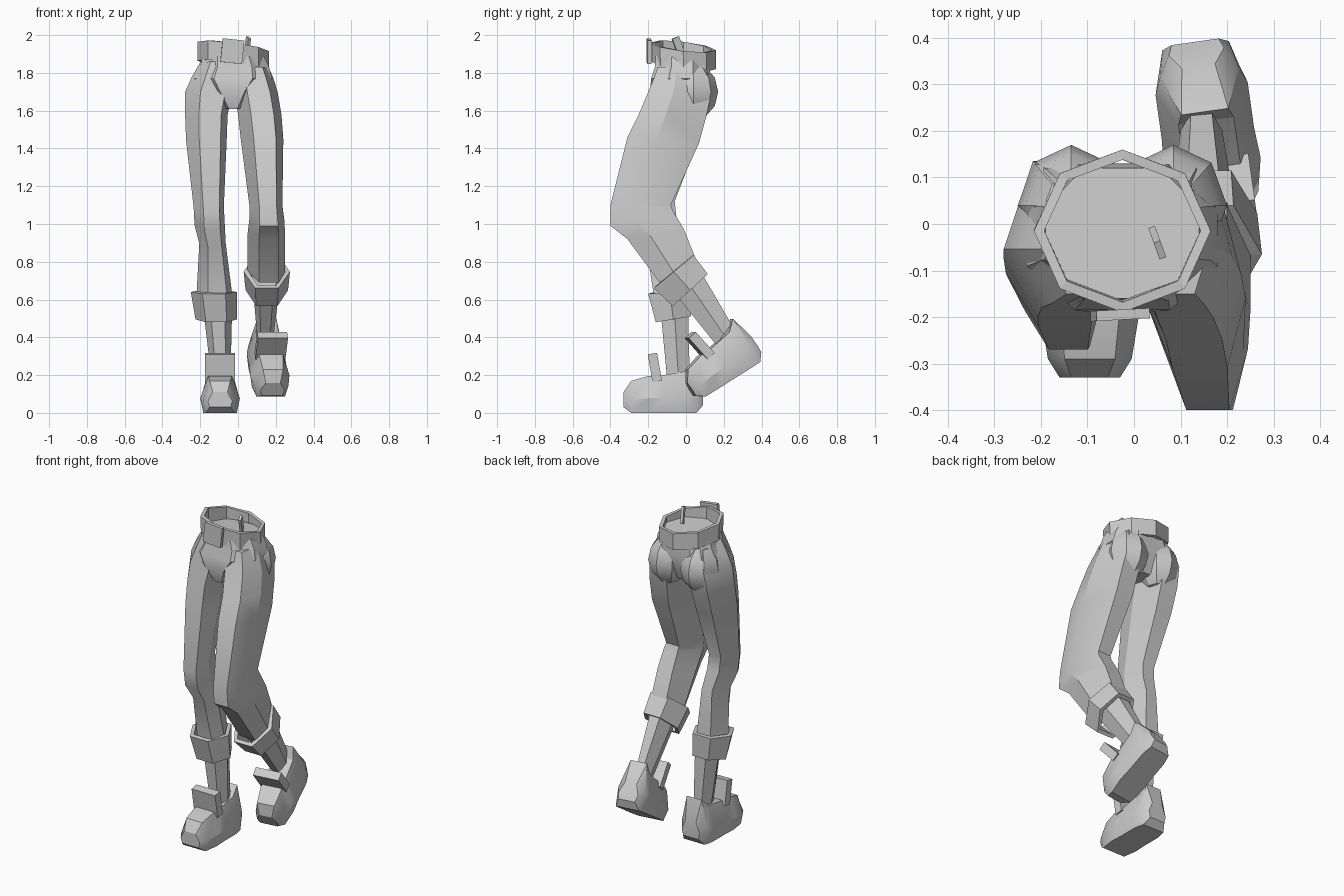
import bpy
import bmesh
import math
from mathutils import Matrix, Vector

default_cube = bpy.data.objects.get("Cube")
if default_cube:
    bpy.data.objects.remove(default_cube, do_unlink=True)

grey = bpy.data.materials.new("plain grey")
grey.use_nodes = True
grey.diffuse_color = (.6, .6, .6, 1)
grey.node_tree.nodes["Principled BSDF"].inputs["Base Color"].default_value = (.6, .6, .6, 1)

# Cross-sections: (sideways, front-to-back) in a unit square
HEXAGON = [(-.5, -1), (.5, -1), (1, 0), (.5, 1), (-.5, 1), (-1, 0)]
LEFT_LEG = [(-.4, -1), (.65, -1), (1, -.2), (.5, 1), (-.5, 1), (-1, -.1)]
RIGHT_LEG = [(-.35, -1), (.7, -1), (1, -.1), (.5, 1), (-.5, 1), (-1, -.2)]
OCTAGON = [(math.cos(k * math.pi / 4), math.sin(k * math.pi / 4)) for k in range(8)]
HIPS = [(-.5, -1), (.5, -1), (1, -.4), (1, .4), (.5, 1), (-.5, 1), (-1, .4), (-1, -.4)]
SHOE = [(-.85, -1), (.85, -1), (1, -.2), (.6, 1), (-.6, 1), (-1, -.2)]


def finish(name, bm, smooth=True):
    """Turn a bmesh into a coloured object, smooth with sharp edges or flat."""
    bmesh.ops.recalc_face_normals(bm, faces=bm.faces)
    mesh = bpy.data.meshes.new(name)
    bm.to_mesh(mesh)
    bm.free()
    mesh.materials.append(grey)
    obj = bpy.data.objects.new(name, mesh)
    bpy.context.collection.objects.link(obj)
    if smooth:
        bpy.ops.object.select_all(action="DESELECT")
        obj.select_set(True)
        bpy.context.view_layer.objects.active = obj
        bpy.ops.object.shade_smooth_by_angle(angle=math.radians(30))
    return obj


def loft(name, rings, section=HEXAGON, wall=None, matrix=None):
    """Skin rings given as front y, front z, back y, back z, low x, high x.

    With a wall thickness the result is an open, flat-shaded band."""
    bm = bmesh.new()
    loops = []
    for front_y, front_z, back_y, back_z, low_x, high_x in rings:
        front = Vector((0, front_y, front_z))
        back = Vector((0, back_y, back_z))
        centre = (front + back) / 2 + Vector(((low_x + high_x) / 2, 0, 0))
        half_depth = (back - front) / 2
        half_width = Vector(((high_x - low_x) / 2, 0, 0))
        loops.append([bm.verts.new(centre + half_width * u + half_depth * v)
                      for u, v in section])
    count = len(section)
    for lower, upper in zip(loops, loops[1:]):
        for i in range(count):
            j = (i + 1) % count
            bm.faces.new((lower[i], lower[j], upper[j], upper[i]))
    if not wall:
        bm.faces.new(loops[0])
        bm.faces.new(loops[-1])
    if matrix:
        bm.transform(matrix)
    obj = finish(name, bm, smooth=not wall)
    if wall:
        solid = obj.modifiers.new("wall", "SOLIDIFY")
        solid.thickness = wall
        solid.offset = -1
    return obj


def plate(name, size, location, rotation=(0, 0, 0), matrix=None):
    """Box with the given size, turned and placed."""
    bm = bmesh.new()
    bmesh.ops.create_cube(bm, size=1)
    turn = Matrix.Identity(3)
    for angle, axis in zip(rotation, "XYZ"):
        turn = Matrix.Rotation(math.radians(angle), 3, axis) @ turn
    place = Matrix.Translation(location) @ turn.to_4x4() @ Matrix.Diagonal((*size, 1))
    bm.transform(matrix @ place if matrix else place)
    return finish(name, bm)


# Pelvis, narrowing to the crotch
loft("pelvis", [
    (-.16, 1.89, .12, 1.87, -.19, .14),
    (-.165, 1.83, .125, 1.83, -.2, .165),
    (-.185, 1.77, .13, 1.77, -.23, .18),
    (-.19, 1.7, .12, 1.7, -.16, .1),
    (-.16, 1.61, .08, 1.61, -.07, .02),
], HIPS)

# Rounded seat on each side
for side, centre_x in (("left", .085), ("right", -.135)):
    bm = bmesh.new()
    bmesh.ops.create_uvsphere(bm, u_segments=8, v_segments=6, radius=1)
    bm.transform(Matrix.Translation((centre_x, .04, 1.7)) @ Matrix.Diagonal((.115, .13, .15, 1)))
    finish(side + "_buttock", bm)

# Trouser legs: the left one is bent back, the right one stands
loft("left_trouser_leg", [
    (-.15, 1.83, .09, 1.84, -.01, .16),
    (-.17, 1.77, .12, 1.79, -.02, .185),
    (-.2, 1.7, .135, 1.7, -.02, .21),
    (-.25, 1.58, .11, 1.58, 0, .23),
    (-.31, 1.46, .07, 1.43, .015, .24),
    (-.4, 1.1, -.08, 1.1, .06, .235),
    (-.4, .99, -.07, 1.07, .06, .245),
    (-.31, .92, -.01, .97, .05, .25),
    (-.14, .69, .05, .82, .05, .25),
], LEFT_LEG)
loft("right_trouser_leg", [
    (-.15, 1.86, .09, 1.85, -.2, -.03),
    (-.17, 1.77, .12, 1.79, -.245, -.03),
    (-.18, 1.7, .135, 1.7, -.28, -.03),
    (-.2, 1.58, .11, 1.58, -.28, -.055),
    (-.22, 1.45, .06, 1.43, -.275, -.06),
    (-.27, 1.07, -.06, 1.12, -.235, -.075),
    (-.26, .97, -.05, 1.03, -.23, -.07),
    (-.21, .88, -.01, .92, -.205, -.065),
    (-.17, .62, .01, .62, -.22, -.03),
], RIGHT_LEG)

# Turned-up cuffs
loft("left_cuff", [
    (-.17, .66, .04, .835, .03, .275),
    (-.07, .565, .115, .735, .04, .265),
], wall=.025)
loft("right_cuff", [
    (-.2, .63, .03, .65, -.25, -.005),
    (-.16, .48, .025, .51, -.225, -.005),
], wall=.025)

# Ankles
loft("left_ankle", [
    (-.08, .66, .06, .78, .075, .225),
    (.16, .36, .24, .47, .1, .19),
])
loft("right_ankle", [
    (-.14, .6, .01, .6, -.19, -.03),
    (-.1, .18, .02, .18, -.14, -.04),
])

# Shoes: one shape, placed flat on the right and heel-up on the left
SHOE_RINGS = [
    # y, sole z, top z, half width
    (-.33, .03, .11, .065),
    (-.29, 0, .17, .09),
    (-.2, 0, .195, .105),
    (-.12, 0, .2, .1),
    (0, 0, .22, .1),
    (.055, 0, .27, .085),
    (.09, .04, .14, .06),
]


def shoe(side, matrix):
    loft(side + "_shoe", [(y, sole, y, top, -w, w) for y, sole, top, w in SHOE_RINGS],
         SHOE, matrix=matrix)
    plate(side + "_shoe_tongue", (.16, .05, .15), (0, -.165, .24), (10, 0, 0), matrix)


shoe("right", Matrix.Translation((-.095, 0, 0)))
shoe("left", Matrix.Translation((.13, .4, .28)) @ Matrix.Rotation(math.radians(8), 4, "Z")
     @ Matrix.Rotation(math.radians(32), 4, "X") @ Matrix.Translation((0, -.075, 0)))

# Belt band, tilted down to the left and back
belt = loft("belt", [
    (-.185, 1.86, .16, 1.82, -.215, .165),
    (-.19, 1.96, .16, 1.92, -.215, .165),
], OCTAGON, wall=.022)
for vertex in belt.data.vertices:
    vertex.co.z -= (vertex.co.x + .025) * .13

# Buckle
plate("buckle", (.115, .022, .125), (-.03, -.195, 1.915), (0, 6, 3))

# Loose belt tip standing up inside the band
plate("belt_tip", (.015, .04, .1), (.05, -.04, 1.94), (20, 0, 20))
